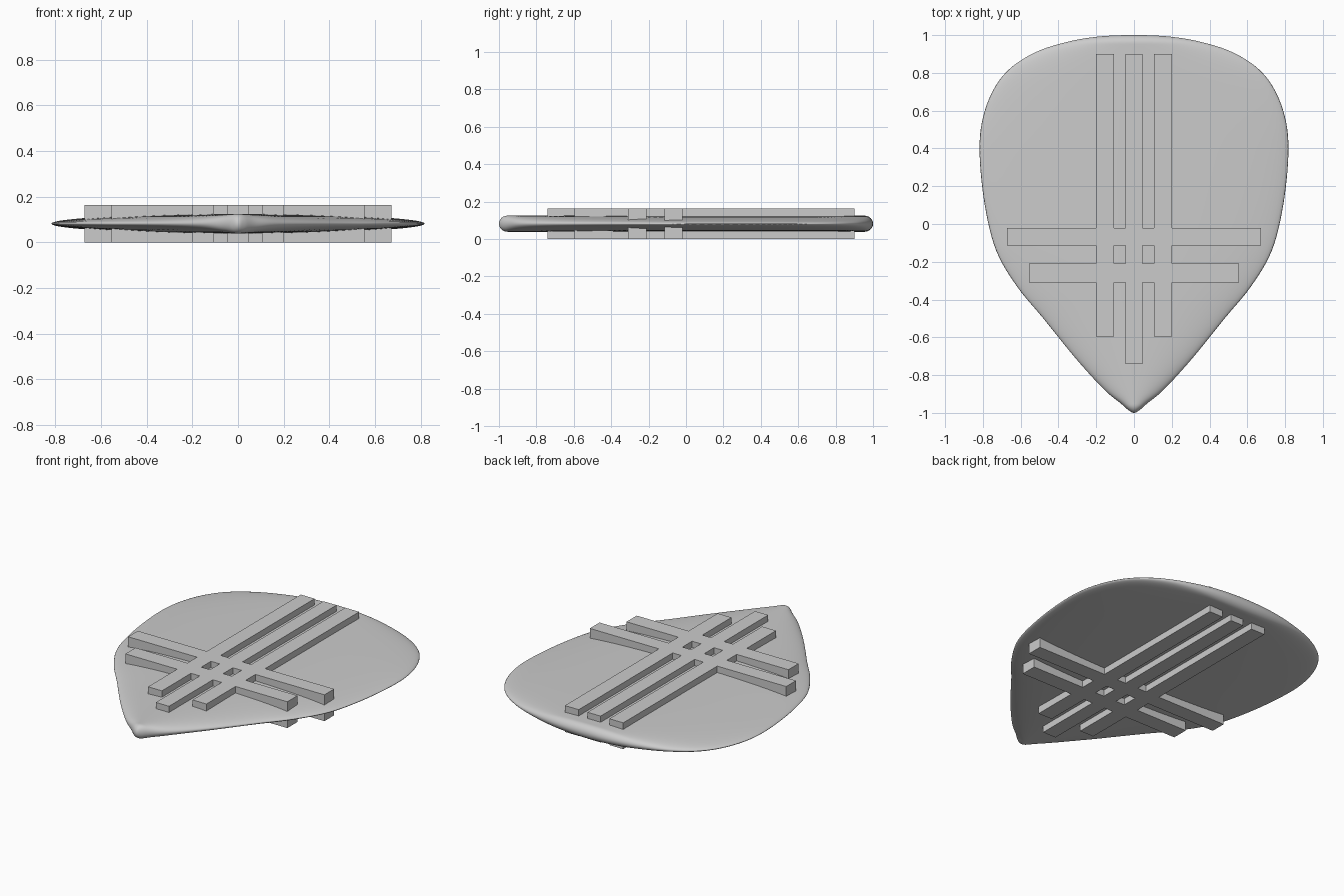
import bpy, bmesh, math

cube = bpy.data.objects.get("Cube")
if cube:
    bpy.data.objects.remove(cube, do_unlink=True)

grey = bpy.data.materials.new("plain grey")
grey.use_nodes = True
colour = (0.6, 0.6, 0.6, 1)
grey.diffuse_color = colour
grey.node_tree.nodes["Principled BSDF"].inputs["Base Color"].default_value = colour

MID, HALF, CAP, HEIGHT = 0.082, 0.043, 0.045, 0.163


def finish(bm, name):
    bmesh.ops.recalc_face_normals(bm, faces=bm.faces)
    mesh = bpy.data.meshes.new(name)
    bm.to_mesh(mesh)
    bm.free()
    mesh.materials.append(grey)
    obj = bpy.data.objects.new(name, mesh)
    bpy.context.collection.objects.link(obj)
    return obj


def spline(pts, steps):
    # Catmull-Rom through the points, mirrored at both ends
    first, last = pts[1], pts[-2]
    p = [(-first[0], first[1])] + pts + [(-last[0], last[1])]
    out = []
    for i in range(1, len(p) - 2):
        for s in range(steps):
            t = s / steps
            a, b, c, d = p[i - 1:i + 3]
            out.append(tuple(0.5 * (2 * b[k] + (c[k] - a[k]) * t
                       + (2 * a[k] - 5 * b[k] + 4 * c[k] - d[k]) * t * t
                       + (3 * b[k] - a[k] - 3 * c[k] + d[k]) * t ** 3) for k in (0, 1)))
    return out + [pts[-1]]


# Teardrop body: elliptical sections along y, rounded off at both ends
outline = [(0, -1), (0.03, -0.985), (0.07, -0.95), (0.16, -0.875), (0.31, -0.71),
           (0.48, -0.5), (0.62, -0.33), (0.73, -0.14), (0.79, 0.1), (0.817, 0.36),
           (0.805, 0.54), (0.75, 0.7), (0.66, 0.82), (0.52, 0.91), (0.35, 0.965),
           (0.18, 0.993), (0, 1)]
bm = bmesh.new()
SIDES = 64
rings = []
for w, y in spline(outline, 6)[1:-1]:
    d = min(1, (1 - abs(y)) / CAP)
    h = HALF * math.sqrt(max(0, 1 - (1 - d) ** 2))
    rings.append([bm.verts.new((w * math.cos(a), y, MID + h * math.sin(a)))
                  for a in (math.tau * i / SIDES for i in range(SIDES))])
for r, q in zip(rings, rings[1:]):
    for i in range(SIDES):
        j = (i + 1) % SIDES
        bm.faces.new((r[i], r[j], q[j], q[i]))
for ring, y in ((rings[0], -1), (rings[-1], 1)):
    end = bm.verts.new((0, y, MID))
    for i in range(SIDES):
        bm.faces.new((ring[i], ring[(i + 1) % SIDES], end))
body = finish(bm, "teardrop_body")
body.data.shade_smooth()

# Crossing bars, merged into one lattice running through the body
bars = [(-0.2, -0.105, -0.595, 0.9), (-0.045, 0.045, -0.74, 0.9), (0.105, 0.2, -0.595, 0.9),
        (-0.673, 0.673, -0.115, -0.02), (-0.555, 0.555, -0.31, -0.21)]
xs = sorted({v for b in bars for v in b[:2]})
ys = sorted({v for b in bars for v in b[2:]})
bm = bmesh.new()
for x0, x1 in zip(xs, xs[1:]):
    for y0, y1 in zip(ys, ys[1:]):
        cx, cy = (x0 + x1) / 2, (y0 + y1) / 2
        if any(b[0] < cx < b[1] and b[2] < cy < b[3] for b in bars):
            bm.faces.new([bm.verts.new((x, y, 0)) for x, y in
                          ((x0, y0), (x1, y0), (x1, y1), (x0, y1))])
bmesh.ops.remove_doubles(bm, verts=bm.verts, dist=0.0001)
top = bmesh.ops.extrude_face_region(bm, geom=bm.faces[:], use_keep_orig=True)
bmesh.ops.translate(bm, vec=(0, 0, HEIGHT),
                    verts=[g for g in top["geom"] if isinstance(g, bmesh.types.BMVert)])
finish(bm, "crossing_bars")
